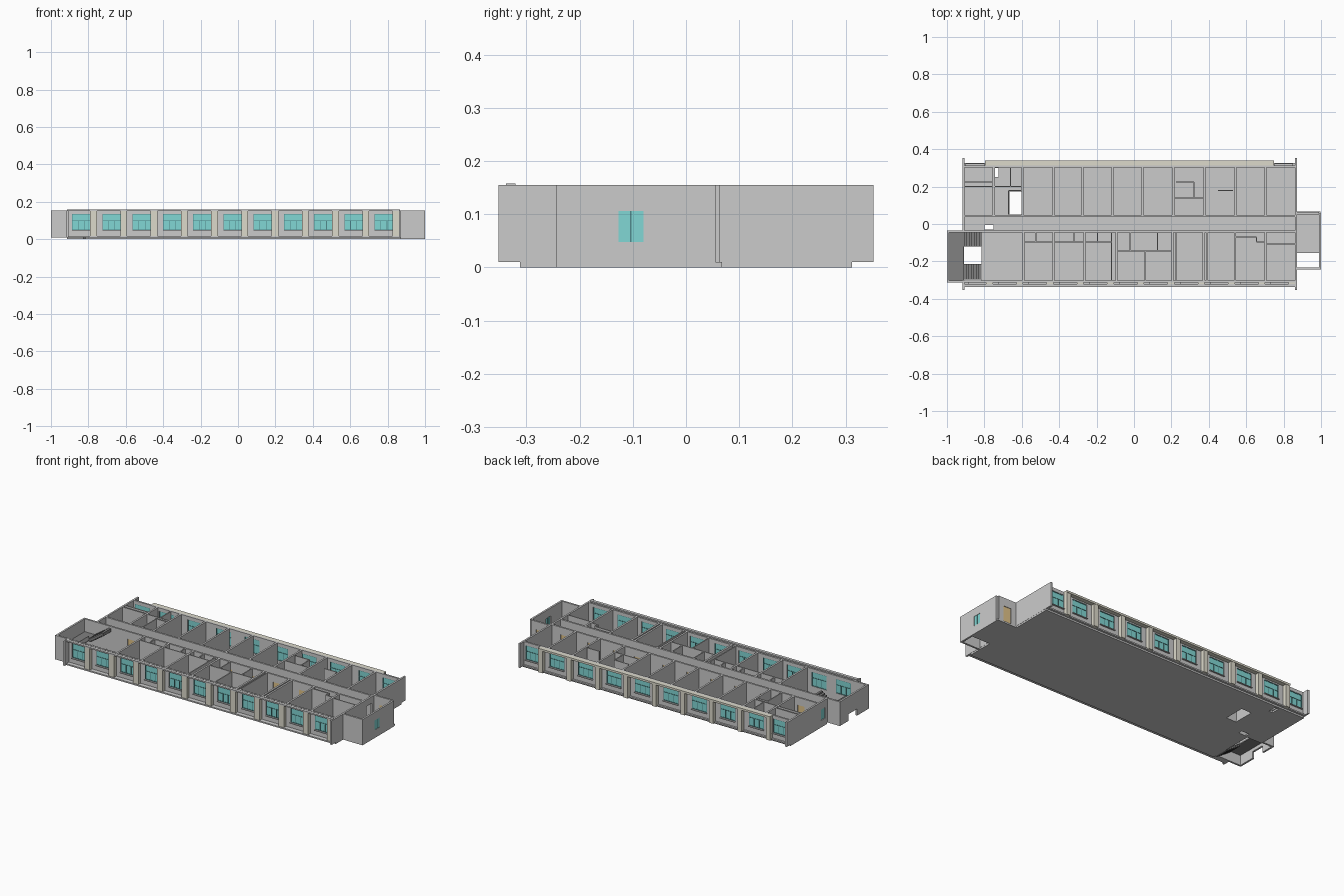
import bpy, bmesh
from mathutils import Vector

if "Cube" in bpy.data.objects:
    bpy.data.objects.remove(bpy.data.objects["Cube"])

H, F, T = 0.155, 0.01, 0.011      # wall top, floor top, wall thickness


def material(name, col):
    m = bpy.data.materials.new(name)
    m.diffuse_color = col
    m.use_nodes = True
    m.node_tree.nodes["Principled BSDF"].inputs["Base Color"].default_value = m.diffuse_color
    return m


TEAL = material("teal_glass", (0.22, 0.68, 0.66, 1))
CREAM = material("cream_render", (0.72, 0.70, 0.60, 1))
TAN = material("tan_wood", (0.75, 0.55, 0.25, 1))
FRAME = material("dark_frame", (0.08, 0.25, 0.26, 1))
DARK = material("dark_stair", (0.22, 0.22, 0.22, 1))


def finish(name, bm, mat=None):
    bmesh.ops.recalc_face_normals(bm, faces=bm.faces)
    me = bpy.data.meshes.new(name)
    bm.to_mesh(me)
    bm.free()
    if mat:
        me.materials.append(mat)
    ob = bpy.data.objects.new(name, me)
    bpy.context.collection.objects.link(ob)
    return ob


def boxes(name, items, mat=None):
    """Boxes given as (x0, x1, y0, y1, z0, z1), joined in one object."""
    bm = bmesh.new()
    for x0, x1, y0, y1, z0, z1 in items:
        for v in bmesh.ops.create_cube(bm, size=1)["verts"]:
            v.co = Vector((x0 + (v.co.x + .5) * (x1 - x0),
                           y0 + (v.co.y + .5) * (y1 - y0),
                           z0 + (v.co.z + .5) * (z1 - z0)))
    return finish(name, bm, mat)


def panel(name, axis, pos, thick, u0, u1, v0, v1, holes=(), mat=None):
    """Slab normal to an axis with rectangular openings (u0, u1, v0, v1)."""
    us = sorted({u0, u1, *[h[0] for h in holes], *[h[1] for h in holes]})
    vs = sorted({v0, v1, *[h[2] for h in holes], *[h[3] for h in holes]})
    place = {"x": lambda u, v: (pos, u, v), "y": lambda u, v: (u, pos, v),
             "z": lambda u, v: (u, v, pos)}[axis]
    step = Vector([thick if a == axis else 0 for a in "xyz"])
    bm = bmesh.new()
    grid = {(u, v): bm.verts.new(place(u, v)) for u in us for v in vs}
    for a, b in zip(us, us[1:]):
        for c, d in zip(vs, vs[1:]):
            mu, mv = (a + b) / 2, (c + d) / 2
            if not any(h[0] < mu < h[1] and h[2] < mv < h[3] for h in holes):
                bm.faces.new([grid[k] for k in ((a, c), (b, c), (b, d), (a, d))])
    bmesh.ops.delete(bm, geom=[v for v in bm.verts if not v.link_faces], context="VERTS")
    ext = bmesh.ops.extrude_face_region(bm, geom=bm.faces[:], use_keep_orig=True)
    bmesh.ops.translate(bm, vec=step, verts=[g for g in ext["geom"] if isinstance(g, bmesh.types.BMVert)])
    return finish(name, bm, mat)


# Floor slab with shafts
panel("main_floor", "z", 0, F, -0.915, 0.87, -0.312, 0.312,
      [(-0.915, -0.815, -0.312, -0.037), (-0.665, -0.598, 0.05, 0.175),
       (-0.75, -0.725, 0.25, 0.30), (-0.80, -0.75, -0.03, -0.005)])
panel("annex_floor", "z", 0, F, 0.87, 0.998, -0.155, 0.068)

# Facades, windows at regular bays
south = [-0.837 + i * 0.1617 for i in range(11)]
north = [-0.85] + [-0.688 + i * 0.1897 for i in range(8)] + [0.80]
Z0, Z1, ZM = 0.05, 0.135, 0.098


def facade(side, y, centres, half):
    holes = [(c - half, c + half, Z0, Z1) for c in centres]
    panel(side + "_wall", "y", y, T, -0.915, 0.87, F, H, holes)
    m = y + T / 2
    boxes(side + "_glass", [(a, b, m - .0015, m + .0015, c, d) for a, b, c, d in holes], TEAL)
    bars = []
    for a, b, c, d in holes:
        w, g = 0.003, (m - .0035, m + .0035)
        for z in (c, ZM, d - w):
            bars.append((a, b, *g, z, z + w))
        for x in (a, b - w):
            bars.append((x, x + w, *g, c, d))
        for f in (1 / 3, 2 / 3):
            x = a + f * (b - a)
            bars.append((x - w / 2, x + w / 2, *g, c, ZM))
    boxes(side + "_window_frames", bars, FRAME)
    s = -1 if y < 0 else 1
    ys = sorted((y + T / 2 + s * .005, y + T / 2 + s * .014))
    boxes(side + "_sills", [(a, b, *ys, c - .004, c) for a, b, c, d in holes])


facade("south", -0.312, south, 0.05)
facade("north", 0.303, north, 0.05)
boxes("south_pilasters", [(c + .047, c + .083, -0.334, -0.312, 0.018, 0.15) for c in south], CREAM)
boxes("south_ledges", [(-0.915, 0.865, -0.338, -0.312, F, 0.018),
                       (-0.915, 0.865, -0.338, -0.320, 0.15, 0.158)])
xs = [-0.783 + i * 0.1897 for i in range(9)]
boxes("north_pilasters", [(x - .014, x + .014, 0.314, 0.338, F, 0.145) for x in xs], CREAM)
boxes("north_beam", [(-0.797, 0.749, 0.314, 0.340, 0.143, H)], CREAM)
boxes("north_ledge", [(-0.915, 0.865, 0.314, 0.325, F, 0.018)])

# End walls with projecting fins
panel("west_end_wall", "x", -0.918, T, -0.042, 0.352, F, H, [(-0.012, 0.028, 0.045, 0.11)])
boxes("west_corridor_window", [(-0.914, -0.911, -0.012, 0.028, 0.045, 0.11)], TEAL)
boxes("southwest_fin", [(-0.918, -0.907, -0.352, -0.30, F, H)])
panel("east_end_wall", "x", 0.86, T, -0.352, 0.352, F, H, [(-0.02, 0.03, F, 0.115)])

# East annex
panel("annex_east_wall", "x", 0.989, T, -0.243, 0.055, 0, H, [(-0.127, -0.08, 0.048, 0.106)])
panel("annex_south_wall", "y", -0.243, T, 0.87, 1.0, 0, H)
panel("annex_north_wall", "y", 0.052, T, 0.87, 0.989, F, H, [(0.905, 0.955, F, 0.105)])
boxes("annex_glass", [(0.994, 0.998, -0.127, -0.105, 0.048, 0.106),
                      (0.994, 0.998, -0.102, -0.08, 0.048, 0.106)], TEAL)
boxes("annex_window_post", [(0.99, 1.0, -0.105, -0.102, 0.048, 0.106)], FRAME)
boxes("annex_door", [(0.905, 0.955, 0.056, 0.060, F, 0.105)], TAN)

# West stair block
panel("stair_west_wall", "x", -1.0, T, -0.312, -0.035, F, H, [(-0.20, -0.12, F, 0.05)])
panel("stair_north_wall", "y", -0.046, T, -0.989, -0.80, F, H)
panel("stair_south_wall", "y", -0.312, T, -0.989, -0.915, F, H)
boxes("stair_landing", [(-0.989, -0.91, -0.301, -0.046, 0.070, 0.078)], DARK)
N = 7
flights = []
for i in range(N):
    x0 = -0.91 + i * 0.095 / N
    rise = (i + 1) * 0.065 / N
    z_low = 0.078 - rise
    z_up = 0.078 + rise
    flights.append((x0, x0 + 0.095 / N, -0.298, -0.215, z_low - .012, z_low))
    flights.append((x0, x0 + 0.095 / N, -0.12, -0.046, z_up - .02, z_up))
boxes("stair_flights", flights, DARK)
boxes("stair_shaft_parapet", [(-0.914, -0.910, -0.215, -0.12, 0.07, 0.10)])

# Corridor walls with doors


def corridor_wall(side, y, x0, doors):
    holes = [(d - .023, d + .023, F, 0.11) for d in doors]
    panel("corridor_%s_wall" % side, "y", y, T, x0, 0.862, F, H, holes)
    boxes("corridor_%s_doors" % side,
          [(a, b, y + .004, y + .007, c, d) for a, b, c, d in holes], TAN)


corridor_wall("north", 0.037, -0.908, [-0.80, -0.55, -0.38, -0.22, -0.06, 0.10, 0.29, 0.43, 0.60, 0.78])
corridor_wall("south", -0.046, -0.80, [-0.68, -0.55, -0.37, -0.17, -0.03, 0.13, 0.29, 0.46, 0.61, 0.80])

# Room partitions: full-depth cross walls
NY, SY = (0.048, 0.303), (-0.301, -0.046)
cross = [(x, *NY) for x in (-0.75, -0.595, -0.43, -0.275, -0.115, 0.045, 0.21, 0.377, 0.543, 0.703)]
cross += [(x, *SY) for x in (-0.592, -0.43, -0.265, -0.12, -0.093, 0.205, 0.23, 0.373, 0.391, 0.54, 0.703)]
boxes("room_cross_walls", [(x - T / 2, x + T / 2, a, b, F, H) for x, a, b in cross if x not in (-0.12, 0.23)])
boxes("double_cross_walls", [(x - .003, x + .003, *SY, F, H) for x in (-0.12, 0.225)])

# Small closet and bathroom walls
t = 0.003
short_x = [(-0.66, 0.20, 0.303), (-0.67, 0.05, 0.18), (0.06, -0.301, -0.145), (-0.525, -0.097, -0.046),
           (-0.32, -0.097, -0.046), (-0.195, -0.097, -0.046), (-0.02, -0.145, -0.046),
           (0.125, -0.145, -0.046), (0.32, 0.14, 0.225), (0.655, -0.097, -0.07)]
short_y = [(0.20, -0.907, -0.595), (0.225, -0.907, -0.75), (0.18, -0.67, -0.595), (-0.145, -0.093, 0.205),
           (-0.097, -0.592, -0.43), (-0.097, -0.43, -0.12), (0.225, 0.225, 0.32), (0.14, 0.21, 0.377),
           (0.18, 0.45, 0.53), (-0.07, 0.54, 0.655), (-0.097, 0.655, 0.703), (-0.107, 0.703, 0.86)]
boxes("closet_cross_walls", [(x - t, x + t, a, b, F, H) for x, a, b in short_x])
boxes("closet_long_walls", [(a, b, y - t, y + t, F, H) for y, a, b in short_y])
